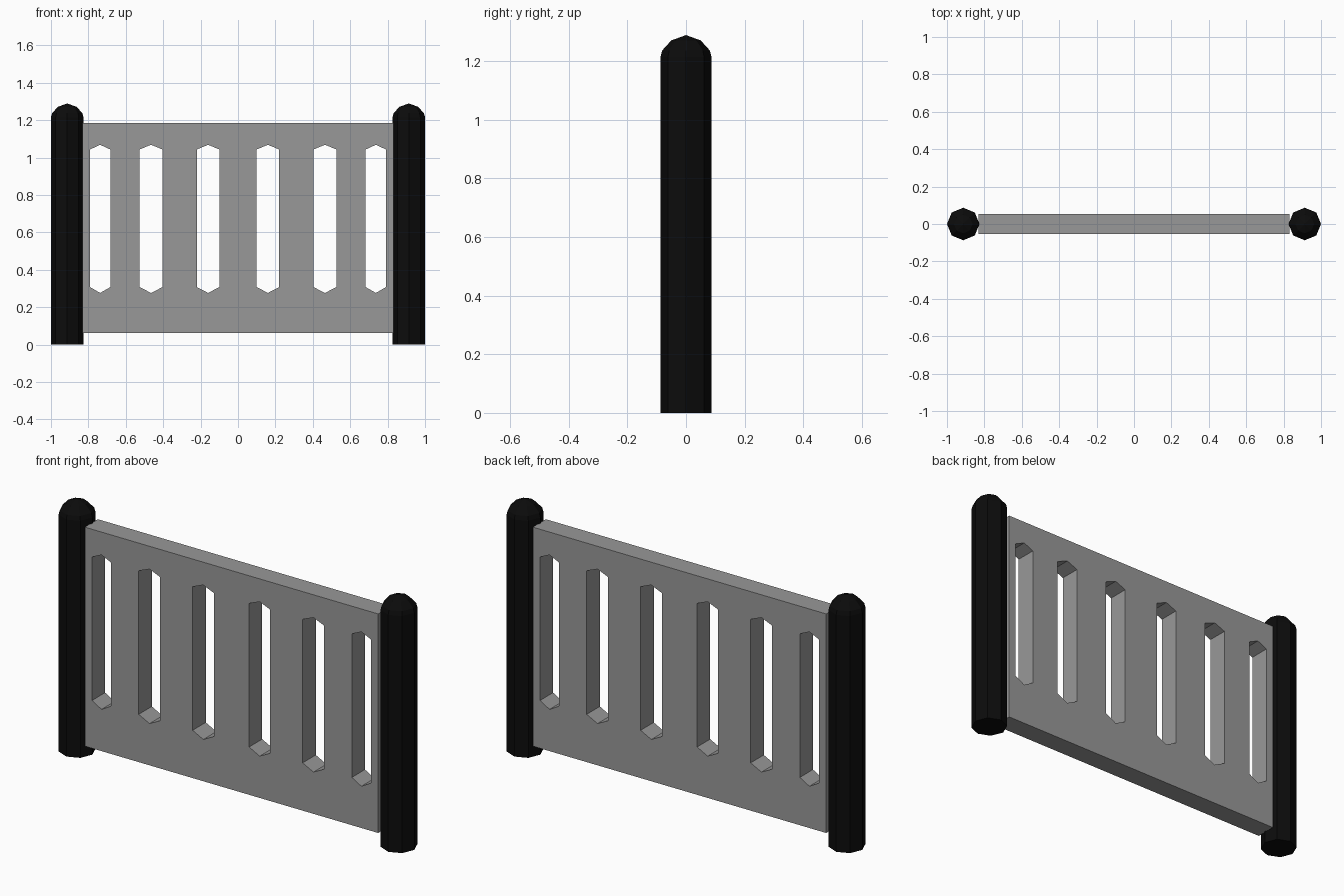
import bpy, bmesh, math
from mathutils import Matrix

if "Cube" in bpy.data.objects:
    bpy.data.objects.remove(bpy.data.objects["Cube"])


def material(name, v):
    m = bpy.data.materials.new(name)
    m.diffuse_color = (v, v, v, 1)
    m.use_nodes = True
    m.node_tree.nodes["Principled BSDF"].inputs["Base Color"].default_value = m.diffuse_color
    return m


GREY = material("panel grey", 0.315)
BLACK = material("post black", 0.0035)


def add_object(name, mesh, mat):
    mesh.materials.clear()
    mesh.materials.append(mat)
    ob = bpy.data.objects.new(name, mesh)
    bpy.context.collection.objects.link(ob)
    return ob


# Octagonal post with a domed top, made from rings (radius, height)
def post(name, x):
    sides = 8
    bm = bmesh.new()
    rings = []
    for r, z in [(0.087, 0), (0.087, 1.215), (0.081, 1.237), (0.05, 1.271)]:
        rings.append([bm.verts.new((x + r * math.cos(math.tau * i / sides),
                                    r * math.sin(math.tau * i / sides), z))
                      for i in range(sides)])
    tip = bm.verts.new((x, 0, 1.289))
    bm.faces.new(rings[0][::-1])
    for i in range(sides):
        j = (i + 1) % sides
        for a, b in zip(rings, rings[1:]):
            bm.faces.new((a[i], a[j], b[j], b[i]))
        bm.faces.new((rings[-1][i], rings[-1][j], tip))
    mesh = bpy.data.meshes.new(name)
    bm.to_mesh(mesh)
    bm.free()
    return add_object(name, mesh, BLACK)


post("left_post", -0.913)
post("right_post", 0.913)

# Panel outline and pointed slots as one filled, extruded 2D curve
curve = bpy.data.curves.new("panel_profile", 'CURVE')
curve.dimensions = '2D'
curve.fill_mode = 'BOTH'
curve.extrude = 0.053


def loop(points):
    s = curve.splines.new('POLY')
    s.points.add(len(points) - 1)
    for p, (x, z) in zip(s.points, points):
        p.co = (x, z, 0, 1)
    s.use_cyclic_u = True


loop([(-0.832, 0.062), (0.832, 0.062), (0.832, 1.185), (-0.832, 1.185)])
for cx, hw in [(0.16, 0.06), (0.465, 0.061), (0.737, 0.054)]:
    for c in (-cx, cx):
        loop([(c - hw, 0.307), (c, 0.276), (c + hw, 0.307),
              (c + hw, 1.043), (c, 1.068), (c - hw, 1.043)])

# Convert to a mesh and stand it upright
helper = bpy.data.objects.new("panel_helper", curve)
bpy.context.collection.objects.link(helper)
graph = bpy.context.evaluated_depsgraph_get()
mesh = bpy.data.meshes.new_from_object(helper.evaluated_get(graph))
bpy.data.objects.remove(helper)
mesh.transform(Matrix.Rotation(math.pi / 2, 4, 'X'))
bm = bmesh.new()
bm.from_mesh(mesh)
bmesh.ops.remove_doubles(bm, verts=bm.verts, dist=0.0005)
bmesh.ops.recalc_face_normals(bm, faces=bm.faces)
for f in bm.faces:
    f.smooth = False
bm.to_mesh(mesh)
bm.free()
add_object("slotted_panel", mesh, GREY)
